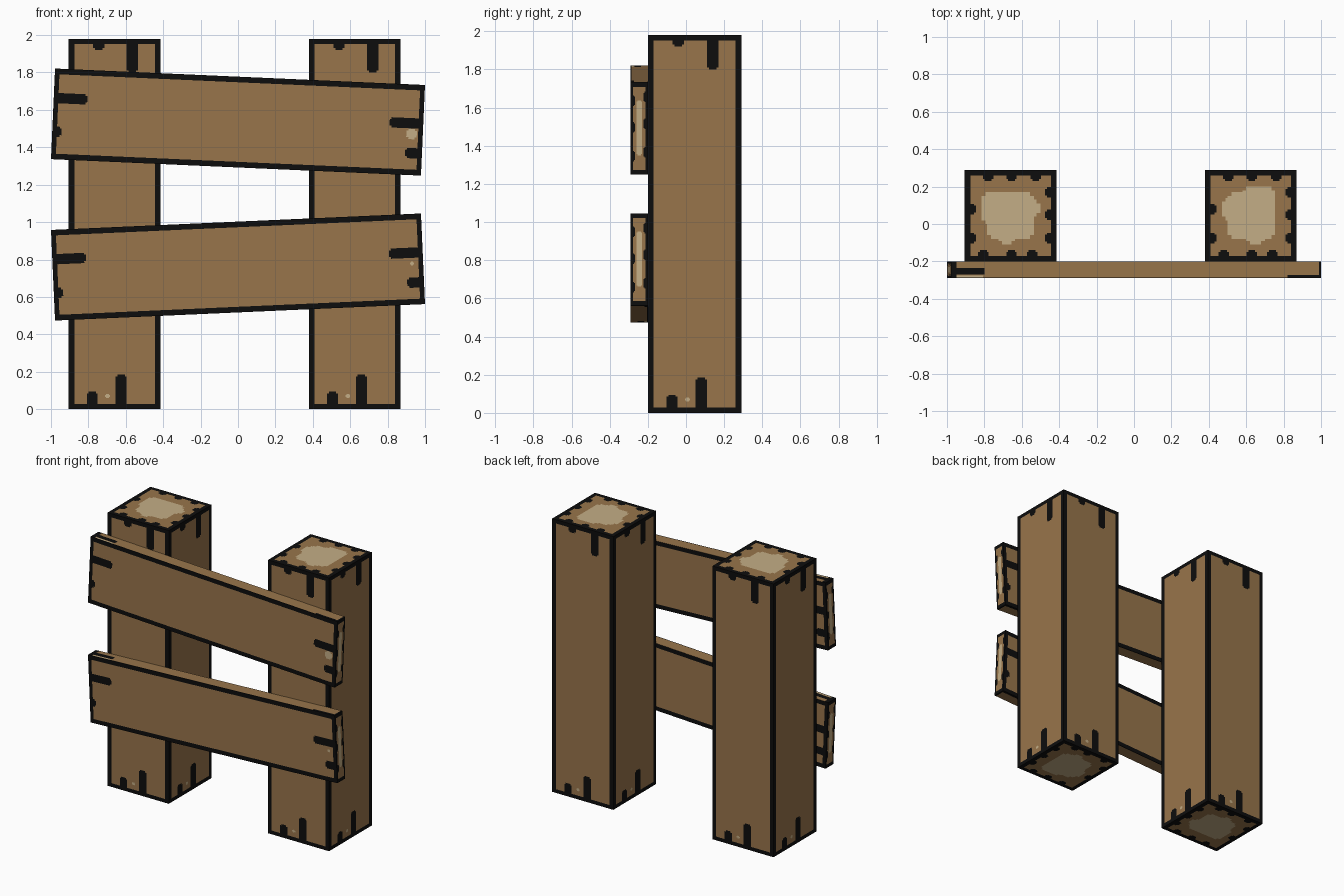
import bpy, bmesh, math
from mathutils import Vector

if "Cube" in bpy.data.objects:
    bpy.data.objects.remove(bpy.data.objects["Cube"])

BROWN, INK, PALE = 0, 1, 2
mats = []
for name, col in (("brown_wood", (0.314, 0.178, 0.070, 1)),
                  ("black_outline", (0.004, 0.004, 0.004, 1)),
                  ("pale_wood", (0.552, 0.423, 0.238, 1))):
    m = bpy.data.materials.new(name)
    m.diffuse_color = col
    m.use_nodes = True
    m.node_tree.nodes["Principled BSDF"].inputs["Base Color"].default_value = m.diffuse_color
    mats.append(m)


# A mark with clipped corners: two overlapping rectangles
def mark(u0, v0, u1, v1, col=INK, c=0.01):
    return [(u0 + c, v0, u1 - c, v1, col), (u0, v0 + c, u1, v1 - c, col)]


# Outline running round a face: side thickness, end thickness
def border(w, h, s, e):
    return [(0, 0, s, h, INK), (w - s, 0, w, h, INK),
            (0, 0, w, e, INK), (0, h - e, w, h, INK)]


# Cut one flat face along the edges of its marks and colour the cells
def paint_face(bm, origin, u, v, w, h, marks):
    def cuts(size, i):
        vals = {0.0, size}
        for r in marks:
            vals |= {round(min(max(r[k], 0), size), 4) for k in (i, i + 2)}
        return sorted(vals)
    us, vs = cuts(w, 0), cuts(h, 1)
    grid = [[bm.verts.new(origin + u * a + v * b) for b in vs] for a in us]
    for i in range(len(us) - 1):
        for j in range(len(vs) - 1):
            a, b = (us[i] + us[i + 1]) / 2, (vs[j] + vs[j + 1]) / 2
            f = bm.faces.new((grid[i][j], grid[i + 1][j],
                              grid[i + 1][j + 1], grid[i][j + 1]))
            for u0, v0, u1, v1, col in marks:
                if u0 < a < u1 and v0 < b < v1:
                    f.material_index = col


FACES = {"front": ((0, -1, 0), (1, 0, 0)), "back": ((0, 1, 0), (-1, 0, 0)),
         "right": ((1, 0, 0), (0, 1, 0)), "left": ((-1, 0, 0), (0, -1, 0)),
         "top": ((0, 0, 1), (1, 0, 0)), "bottom": ((0, 0, -1), (1, 0, 0))}


# Box whose six faces carry painted marks
def painted_box(name, size, loc, tilt, marks):
    bm = bmesh.new()
    half = Vector(size) / 2
    for side, (n, u) in FACES.items():
        n, u = Vector(n), Vector(u)
        v = n.cross(u)
        reach = [sum(abs(d[k]) * half[k] for k in range(3)) for d in (n, u, v)]
        origin = n * reach[0] - u * reach[1] - v * reach[2]
        paint_face(bm, origin, u, v, 2 * reach[1], 2 * reach[2], marks[side])
    bmesh.ops.remove_doubles(bm, verts=bm.verts, dist=1e-5)
    me = bpy.data.meshes.new(name)
    bm.to_mesh(me)
    bm.free()
    for m in mats:
        me.materials.append(m)
    ob = bpy.data.objects.new(name, me)
    ob.location = loc
    ob.rotation_euler.y = tilt
    bpy.context.collection.objects.link(ob)


# Posts: outlined sides with drips, end grain on top and bottom
W, H = 0.49, 1.98
side = (border(W, H, 0.03, 0.027)
        + mark(0.13, H - 0.06, 0.19, H) + mark(0.31, H - 0.18, 0.37, H)
        + mark(0.097, 0, 0.155, 0.095) + mark(0.25, 0, 0.31, 0.185)
        + mark(0.195, 0.06, 0.22, 0.08, PALE, 0.005))


def end_grain(blob):
    r = border(W, W, 0.03, 0.03)
    for c in (0.125, 0.25, 0.38):
        r += mark(c - 0.028, W - 0.06, c + 0.028, W)
    for c in (0.10, 0.25, 0.36):
        r += mark(c - 0.028, 0, c + 0.028, 0.06)
    for c in (0.125, 0.25, 0.37):
        r += mark(W - 0.06, c - 0.028, W, c + 0.028)
    for c in (0.125, 0.28):
        r += mark(0, c - 0.028, 0.06, c + 0.028)
    for b in blob:
        r += mark(*b, PALE, 0.02)
    return r


blobs = {"left": [(0.09, 0.20, 0.37, 0.37), (0.12, 0.12, 0.37, 0.37),
                  (0.09, 0.24, 0.405, 0.33), (0.18, 0.09, 0.27, 0.2)],
         "right": [(0.09, 0.22, 0.37, 0.34), (0.12, 0.12, 0.37, 0.37),
                   (0.20, 0.12, 0.375, 0.40), (0.22, 0.09, 0.32, 0.2)]}
for name, x in (("left", -0.66), ("right", 0.625)):
    ends = end_grain(blobs[name])
    painted_box(name + "_post", (W, W, H), (x, 0.045, H / 2), 0,
                {"front": side, "back": side, "left": side, "right": side,
                 "top": ends, "bottom": ends})

# Planks: outlined faces with cracks at the ends, pale end grain
L, T, P = 1.98, 0.09, 0.485
face = (border(L, P, 0.025, 0.03)
        + mark(0, 0.30, 0.18, 0.355) + mark(0, 0.12, 0.05, 0.175)
        + mark(L - 0.18, 0.25, L, 0.305) + mark(L - 0.09, 0.09, L, 0.145))
end = border(T, P, 0.012, 0.025)
for v in (0.07, 0.22, 0.36):
    end += mark(0, v, 0.024, v + 0.055, INK, 0.006)
    end += mark(T - 0.024, v + 0.02, T, v + 0.075, INK, 0.006)
end += mark(0.03, 0.10, 0.06, 0.39, PALE, 0.007)
edge = [(0, 0, 0.03, T, INK), (L - 0.012, 0, L, T, INK),
        (0.03, 0.02, 0.18, 0.055, INK), (0.03, 0, 0.17, 0.015, PALE),
        (L - 0.18, 0, L, 0.018, INK), (0, 0, L, 0.004, INK)]
for name, z, tilt, spot in (("upper", 1.535, 2.55, 0.028),
                            ("lower", 0.76, -2.55, 0.01)):
    front = face + mark(L - 0.06 - spot, 0.22 - spot, L - 0.06 + spot,
                        0.22 + spot, PALE, spot * 0.4)
    painted_box(name + "_plank", (L, T, P), (0, -0.245, z), math.radians(tilt),
                {"front": front, "back": face, "left": end, "right": end,
                 "top": edge, "bottom": edge})
